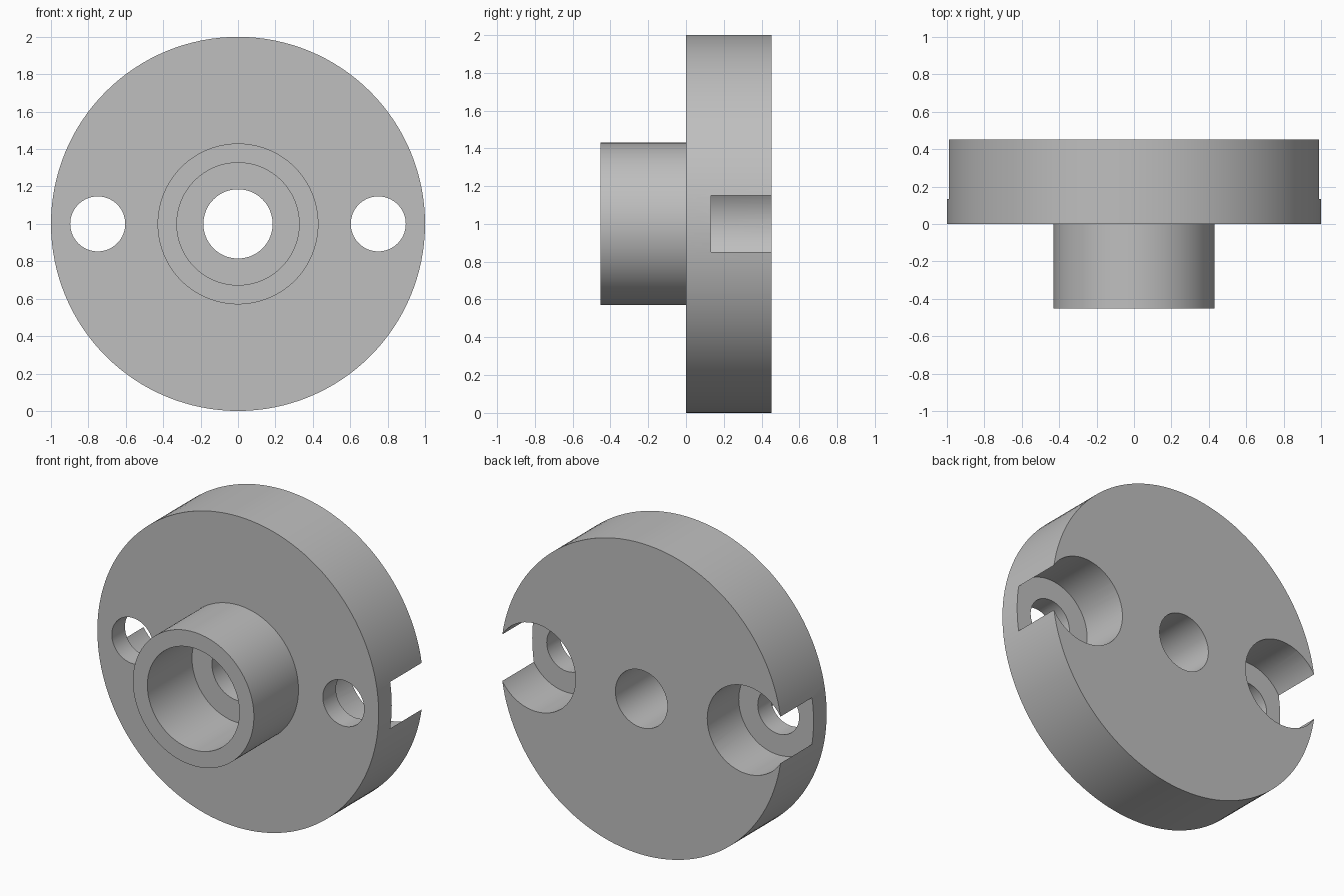
import bpy, bmesh, math
from mathutils import Matrix, Vector

cube = bpy.data.objects.get("Cube")
if cube:
    bpy.data.objects.remove(cube, do_unlink=True)

metal = bpy.data.materials.new("grey metal")
metal.use_nodes = True
grey = (0.52, 0.52, 0.52, 1)
metal.diffuse_color = grey
metal.node_tree.nodes["Principled BSDF"].inputs["Base Color"].default_value = grey

HALF = 0.453          # half of the total depth
FLOOR = 0.133         # depth where the counterbores stop


def lathe(name, profile, x, steps):
    """Spin a closed (radius, y) profile around the y axis through (x, 0, 1)."""
    bm = bmesh.new()
    verts = [bm.verts.new((r, y, 0)) for r, y in profile]
    edges = [bm.edges.new((a, b)) for a, b in zip(verts, verts[1:] + verts[:1])]
    bmesh.ops.spin(bm, geom=verts + edges, cent=(0, 0, 0), axis=(0, 1, 0),
                   angle=math.tau, steps=steps, use_duplicate=False)
    bmesh.ops.remove_doubles(bm, verts=bm.verts, dist=1e-5)
    bmesh.ops.dissolve_degenerate(bm, edges=bm.edges, dist=1e-6)
    bmesh.ops.recalc_face_normals(bm, faces=bm.faces)
    bmesh.ops.transform(bm, matrix=Matrix.Translation(Vector((x, 0, 1))), verts=bm.verts)
    mesh = bpy.data.meshes.new(name)
    bm.to_mesh(mesh)
    bm.free()
    mesh.materials.append(metal)
    obj = bpy.data.objects.new(name, mesh)
    bpy.context.collection.objects.link(obj)
    return obj


# Disc with a hollow hub in front and a narrower bore through the middle
flange = lathe("flange_with_hub", [
    (0.327, -HALF), (0.43, -HALF), (0.43, 0), (1, 0),
    (1, HALF), (0.185, HALF), (0.185, 0), (0.327, 0)], 0, 128)

# Stepped bolt holes, wide at the back so they break through the rim
for side, x in (("left", 0.75), ("right", -0.75)):
    cutter = lathe(side + "_bolt_hole_cutter", [
        (0, -0.1), (0.147, -0.1), (0.147, FLOOR),
        (0.282, FLOOR), (0.282, 0.6), (0, 0.6)], x, 64)
    cutter.hide_render = True
    cut = flange.modifiers.new(side + "_bolt_hole", "BOOLEAN")
    cut.operation = "DIFFERENCE"
    cut.solver = "EXACT"
    cut.object = cutter
    bpy.context.view_layer.objects.active = flange
    bpy.ops.object.modifier_apply(modifier=cut.name)
    bpy.data.objects.remove(cutter, do_unlink=True)

# Smooth round walls, keep the rims crisp
bpy.ops.object.select_all(action="DESELECT")
flange.select_set(True)
bpy.context.view_layer.objects.active = flange
bpy.ops.object.shade_smooth_by_angle(angle=math.radians(30))
